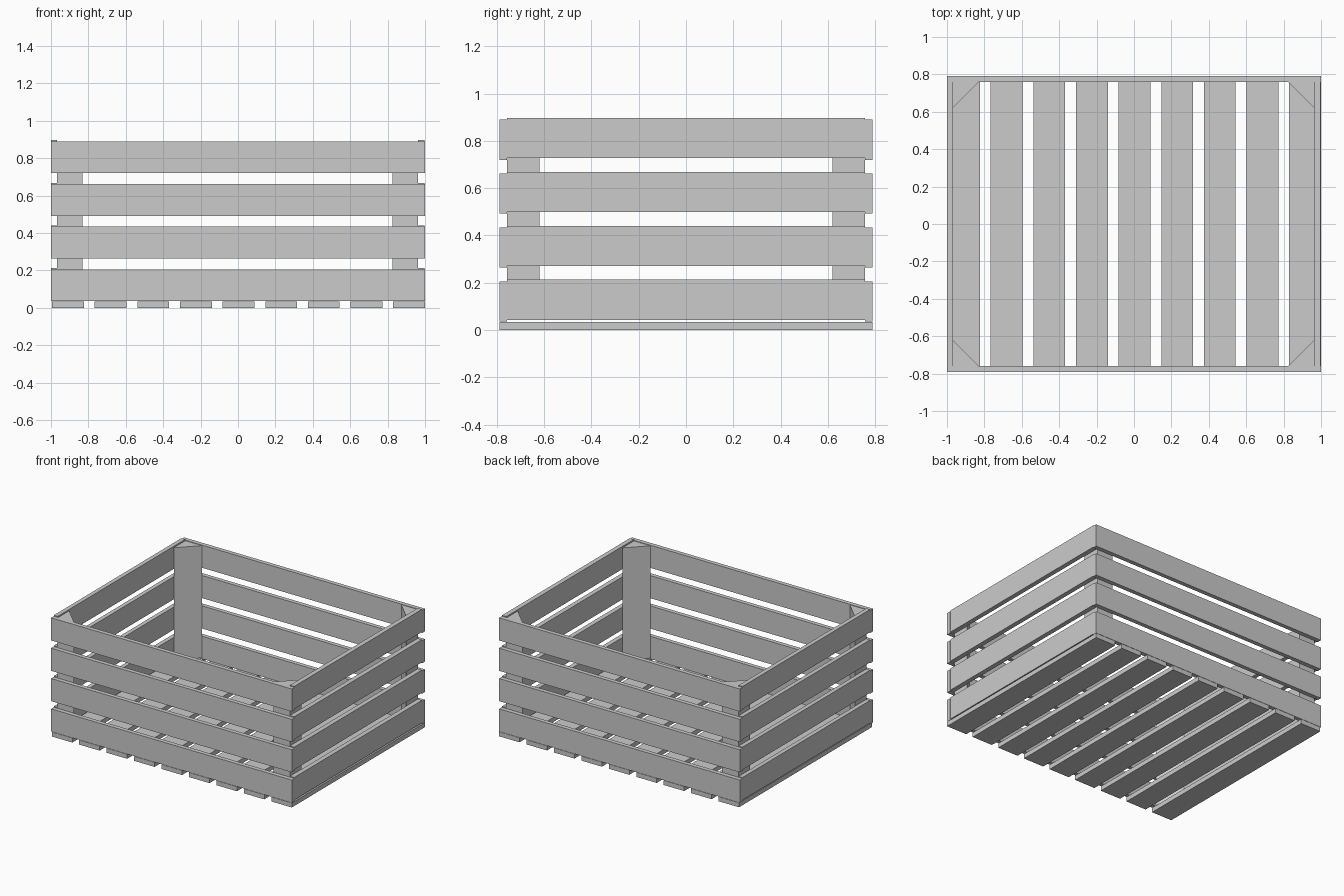
import bpy, bmesh

if "Cube" in bpy.data.objects:
    bpy.data.objects.remove(bpy.data.objects["Cube"])

def prism(name, pts, z0, z1):
    """Extrude a flat outline from z0 up to z1."""
    bm = bmesh.new()
    face = bm.faces.new([bm.verts.new((x, y, z0)) for x, y in pts])
    top = bmesh.ops.extrude_face_region(bm, geom=[face])["geom"]
    for v in top:
        if isinstance(v, bmesh.types.BMVert):
            v.co.z = z1
    bmesh.ops.recalc_face_normals(bm, faces=bm.faces)
    mesh = bpy.data.meshes.new(name)
    bm.to_mesh(mesh)
    bm.free()
    ob = bpy.data.objects.new(name, mesh)
    bpy.context.collection.objects.link(ob)
    return ob

def board(name, x0, x1, y0, y1, z0, z1):
    return prism(name, [(x0, y0), (x1, y0), (x1, y1), (x0, y1)], z0, z1)

W, PITCH = 0.17, 0.228          # board width and spacing
YO, YI = 0.79, 0.758            # outer and inner faces of long walls
XL, XR = -0.968, 0.963          # inner faces of the end walls

# bottom slats
for i in range(9):
    x = -0.994 + i * PITCH
    board(f"bottom_slat_{i + 1}", x, x + W, -YO, YO, 0, 0.034)

# wall slats, four rows
for i in range(4):
    z = 0.036 + i * PITCH
    board(f"front_slat_{i + 1}", -1, 1, -YO, -YI, z, z + W)
    board(f"back_slat_{i + 1}", -1, 1, YI, YO, z, z + W)
    z += 0.007
    board(f"left_slat_{i + 1}", -1, XL, -YI, YI, z, z + W)
    board(f"right_slat_{i + 1}", XR, 0.998, -YI, YI, z, z + W)

# triangular corner posts
LEG = 0.137
for xn, x, sx in (("left", XL, 1), ("right", XR, -1)):
    for yn, y, sy in (("front", -YI, 1), ("back", YI, -1)):
        prism(f"{yn}_{xn}_post",
              [(x, y), (x + sx * LEG, y), (x, y + sy * LEG)], 0.042, 0.886)
